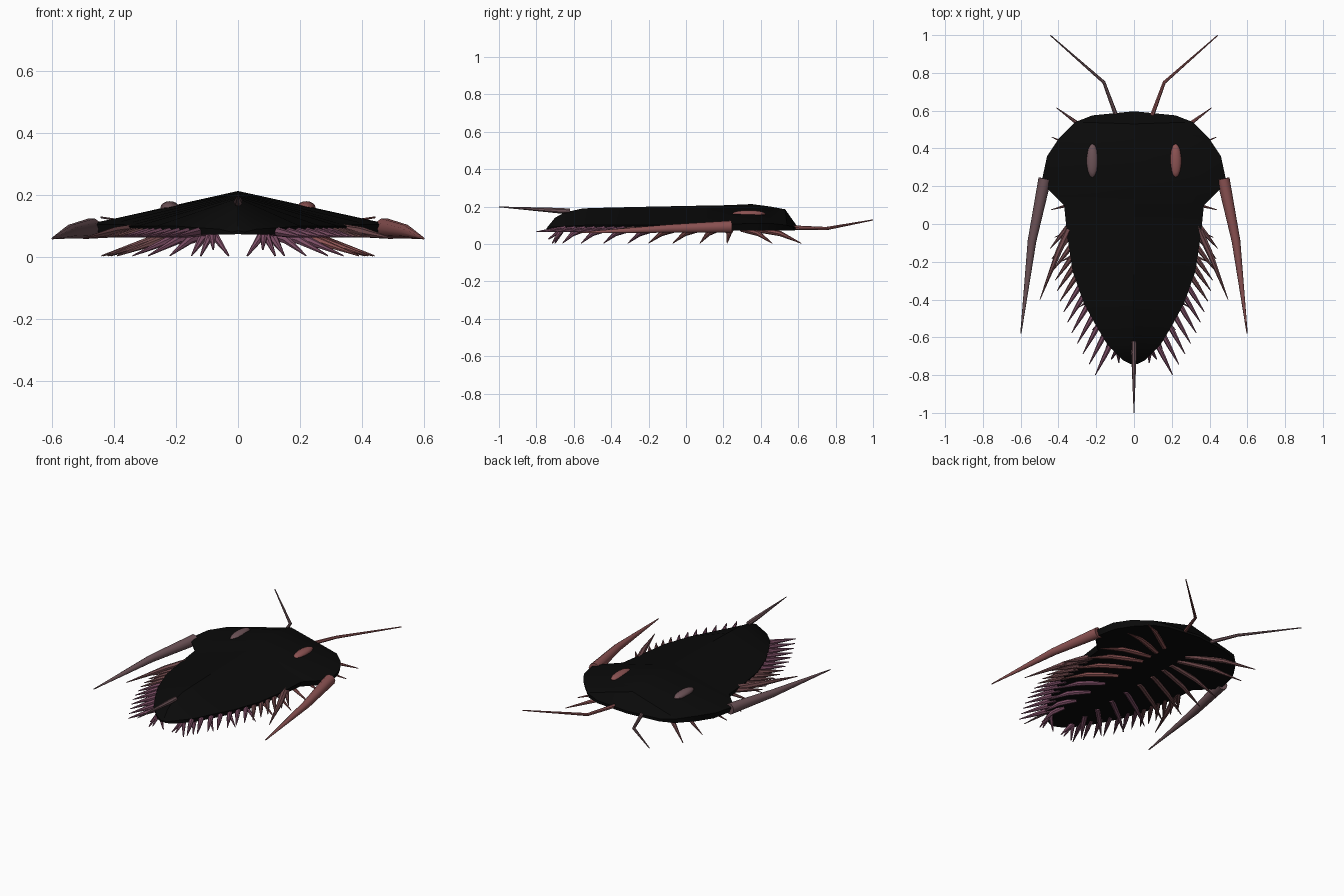
import bpy, bmesh, math
from mathutils import Vector

cube = bpy.data.objects.get("Cube")
if cube:
    bpy.data.objects.remove(cube)


def material(name, rgb):
    m = bpy.data.materials.new(name)
    m.use_nodes = True
    m.diffuse_color = (*rgb, 1)
    m.node_tree.nodes["Principled BSDF"].inputs["Base Color"].default_value = (*rgb, 1)
    return m


BLACK = material("shell black", (0.003, 0.003, 0.003))
RED = material("dusty red", (0.26, 0.085, 0.085))
MAUVE = material("grey mauve", (0.15, 0.085, 0.095))
PURPLE = material("dusky purple", (0.2, 0.075, 0.13))
BROWN = material("brown red", (0.17, 0.07, 0.075))


def finish(bm, name, mat, angle=40):
    bmesh.ops.recalc_face_normals(bm, faces=bm.faces)
    mesh = bpy.data.meshes.new(name)
    bm.to_mesh(mesh)
    bm.free()
    mesh.materials.append(mat)
    ob = bpy.data.objects.new(name, mesh)
    bpy.context.collection.objects.link(ob)
    bpy.ops.object.select_all(action='DESELECT')
    ob.select_set(True)
    bpy.context.view_layer.objects.active = ob
    bpy.ops.object.shade_smooth_by_angle(angle=math.radians(angle))
    return ob


def spike(name, path, radii, mat, side=1, sides=7):
    """Tapered tube along a path, reflected to either side."""
    pts = [Vector((p[0] * side, p[1], p[2])) for p in path]
    bm = bmesh.new()
    rings = []
    for i, (p, r) in enumerate(zip(pts, radii)):
        d = (pts[min(i + 1, len(pts) - 1)] - pts[max(i - 1, 0)]).normalized()
        u = d.cross(Vector((0, 0, 1))).normalized()
        v = d.cross(u)
        turn = [math.tau * k / sides for k in range(sides)]
        rings.append([bm.verts.new(p + r * (u * math.cos(a) + v * math.sin(a))) for a in turn])
    for a, b in zip(rings, rings[1:]):
        for k in range(sides):
            n = (k + 1) % sides
            bm.faces.new((a[k], a[n], b[n], b[k]))
    bm.faces.new(rings[0])
    bm.faces.new(rings[-1])
    return finish(bm, name, mat)


# Shell stations: edge x, edge y, ridge y, ridge z, rim z
stations = [
    (0.22, 0.575, 0.597, 0.09, 0.09), (0.31, 0.54, 0.53, 0.185, 0.10),
    (0.40, 0.45, 0.45, 0.20, 0.11), (0.46, 0.36, 0.35, 0.213, 0.11),
    (0.49, 0.22, 0.22, 0.207, 0.105), (0.42, 0.15, 0.15, 0.206, 0.105),
    (0.37, 0.10, 0.10, 0.205, 0.105), (0.355, -0.05, -0.05, 0.202, 0.10),
    (0.325, -0.25, -0.25, 0.198, 0.10), (0.265, -0.42, -0.42, 0.194, 0.10),
    (0.20, -0.54, -0.55, 0.19, 0.10), (0.14, -0.64, -0.65, 0.168, 0.095),
    (0.06, -0.72, -0.70, 0.14, 0.09), (0.02, -0.74, -0.745, 0.085, 0.08),
]
bm = bmesh.new()
rings = []
for x, y, yc, top, rim in stations:
    section = [(-x, y, rim), (0, yc, top), (x, y, rim), (x * 0.97, y, 0.072),
               (0, yc, 0.075), (-x * 0.97, y, 0.072)]
    rings.append([bm.verts.new(p) for p in section])
for a, b in zip(rings, rings[1:]):
    for k in range(6):
        n = (k + 1) % 6
        bm.faces.new((a[k], a[n], b[n], b[k]))
bm.faces.new(rings[0])
bm.faces.new(rings[-1])
finish(bm, "shell", BLACK, 25)

# Leg tips from head to tail, and the y of each leg root
leg_tips = [(0.41, 0.615, 0.37), (0.435, 0.46, 0.30), (0.44, 0.22, 0.24), (0.44, 0.075, 0.17),
            (0.42, -0.07, 0.07), (0.39, -0.2, -0.05), (0.34, -0.31, -0.17),
            (0.29, -0.44, -0.3), (0.22, -0.56, -0.43), (0.15, -0.66, -0.54)]

for side, word, tone in ((1, "left", RED), (-1, "right", MAUVE)):
    # Eyes
    bm = bmesh.new()
    bmesh.ops.create_uvsphere(bm, u_segments=14, v_segments=8, radius=1)
    for v in bm.verts:
        v.co = Vector((side * 0.22 + v.co.x * 0.031, 0.335 + v.co.y * 0.09, 0.16 + v.co.z * 0.02))
    finish(bm, word + "_eye", tone)

    # Cheek spines and antennae
    spike(word + "_cheek_spine", [(0.472, 0.24, 0.092), (0.54, -0.09, 0.082), (0.599, -0.58, 0.06)],
          [0.034, 0.023, 0.003], tone, side, 10)
    spike(word + "_antenna", [(0.09, 0.56, 0.088), (0.16, 0.75, 0.082), (0.442, 0.998, 0.128)],
          [0.012, 0.009, 0.003], tone, side)

    # Walking legs
    for i, (x, y, root) in enumerate(leg_tips):
        a = Vector((0.08, root, 0.08))
        b = Vector((x, y, 0.004))
        knee = a.lerp(b, 0.55)
        knee.z = 0.055
        mat = (RED if side > 0 else BROWN) if i < 6 else PURPLE
        spike(f"{word}_leg_{i + 1}", [a, knee, b], [0.016, 0.014, 0.002], mat, side)

    # Edge spines of the body segments
    spike(word + "_long_edge_spine", [(0.33, 0.0, 0.088), (0.40, -0.15, 0.08), (0.498, -0.4, 0.06)],
          [0.02, 0.017, 0.002], BROWN, side)
    count = 13
    for i in range(count):
        t = i / (count - 1)
        y = -0.02 - 0.62 * t
        for s, n in zip(stations, stations[1:]):
            if n[1] <= y <= s[1]:
                edge = n[0] + (s[0] - n[0]) * (y - n[1]) / (s[1] - n[1])
        a = Vector((edge - 0.03, y + 0.03, 0.085))
        b = Vector((edge + 0.085 - 0.02 * t, y - 0.11 - 0.05 * t, 0.065))
        spike(f"{word}_edge_spine_{i + 1}", [a, a.lerp(b, 0.5), b], [0.017, 0.012, 0.002],
              BROWN if i < 6 else PURPLE, side)

    # Small claws under the tail
    for i, tip in enumerate([(0.03, -0.70, 0.004), (0.08, -0.735, 0.025), (0.12, -0.715, 0.004)]):
        spike(f"{word}_tail_claw_{i + 1}", [(0.085, -0.66, 0.082), tip], [0.016, 0.003], PURPLE, side)

# Tail spine
spike("tail_spine", [(0, -0.62, 0.176), (0, -0.68, 0.178), (0, -1.0, 0.198)],
      [0.013, 0.015, 0.002], MAUVE)
